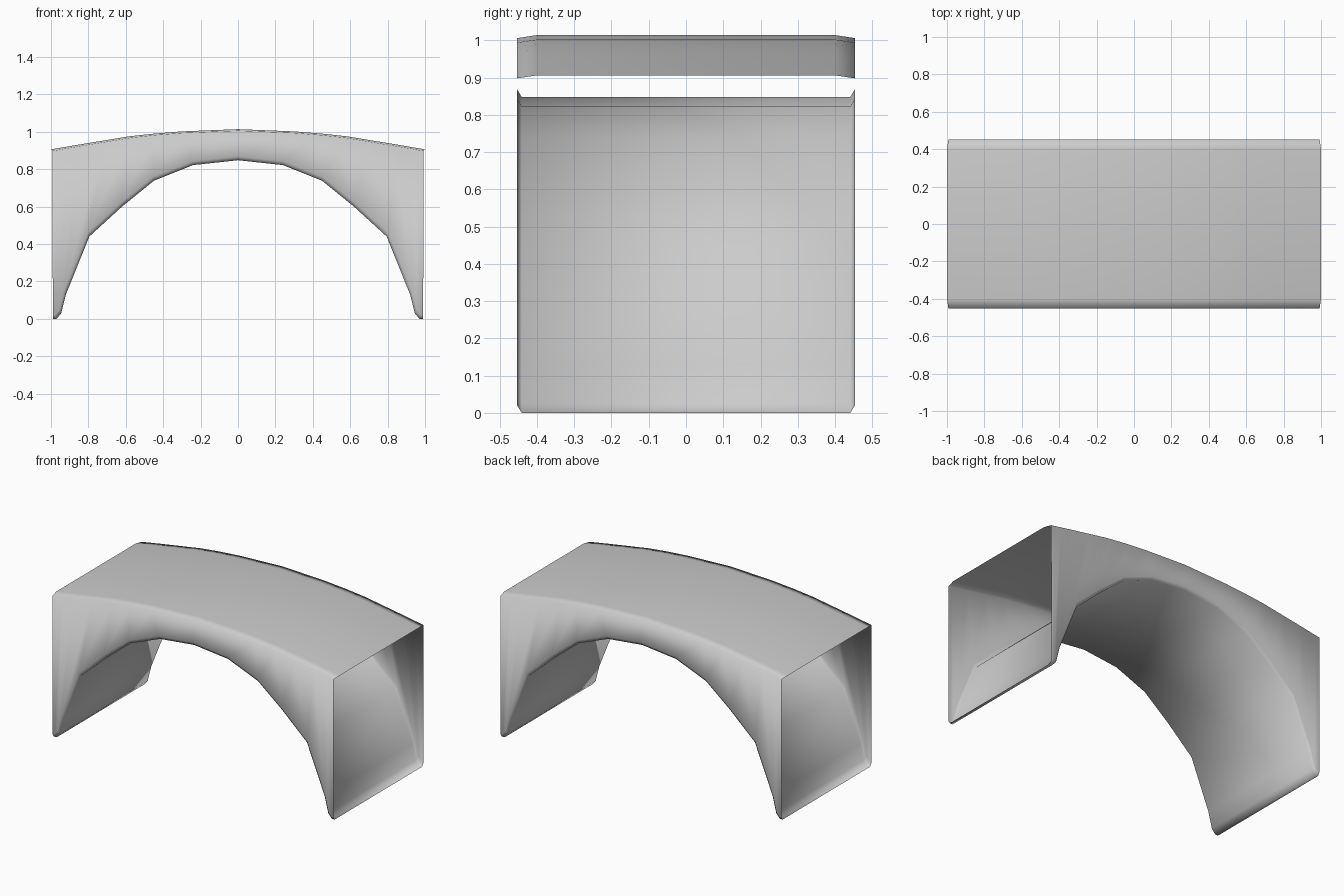
import bpy, bmesh

if "Cube" in bpy.data.objects:
    bpy.data.objects.remove(bpy.data.objects["Cube"])

# Half profile, crown to foot: (arch x, arch z, deck x, deck z)
half = [
    (0.00, 0.848, 0.00, 1.014),
    (0.24, 0.822, 0.30, 1.002),
    (0.45, 0.738, 0.45, 0.990),
    (0.62, 0.600, 0.58, 0.976),
    (0.795, 0.44, 0.72, 0.953),
    (0.92, 0.13, 0.86, 0.930),
    (0.945, 0.03, 0.93, 0.918),
    (0.97, 0.00, 0.97, 0.911),
    (0.99, 0.00, 1.00, 0.906),
]
stations = [(-a, b, -c, d) for a, b, c, d in half[:0:-1]] + half
W, DECK_W, ARCH_W = 0.453, 0.40, 0.441   # half widths


def section(ax, az, dx, dz):
    """Ring around the hollow bridge: deck, softened rims, side walls, arch."""
    rim_x = max(-0.99, min(0.99, ax * 1.01))
    side = [
        (dx, DECK_W, dz),                 # deck edge
        (dx * 0.992, W, dz - 0.008),      # top of side wall
        (rim_x, W, az + 0.020),           # bottom of side wall
        (ax, ARCH_W, az),                 # arch soffit edge
    ]
    return side + [(x, -y, z) for x, y, z in reversed(side)]


# Loft the rings; both ends stay open
bm = bmesh.new()
rings = [[bm.verts.new(p) for p in section(*s)] for s in stations]
for r0, r1 in zip(rings, rings[1:]):
    for i in range(len(r0)):
        j = (i + 1) % len(r0)
        bm.faces.new((r0[i], r0[j], r1[j], r1[i]))
bmesh.ops.recalc_face_normals(bm, faces=bm.faces)

# Make sure the deck faces upward
deck = max(bm.faces, key=lambda f: f.calc_center_median().z)
if deck.normal.z < 0:
    bmesh.ops.reverse_faces(bm, faces=bm.faces)
for f in bm.faces:
    f.smooth = True

mesh = bpy.data.meshes.new("arch_bridge")
bm.to_mesh(mesh)
bm.free()
bpy.context.collection.objects.link(bpy.data.objects.new("arch_bridge", mesh))
